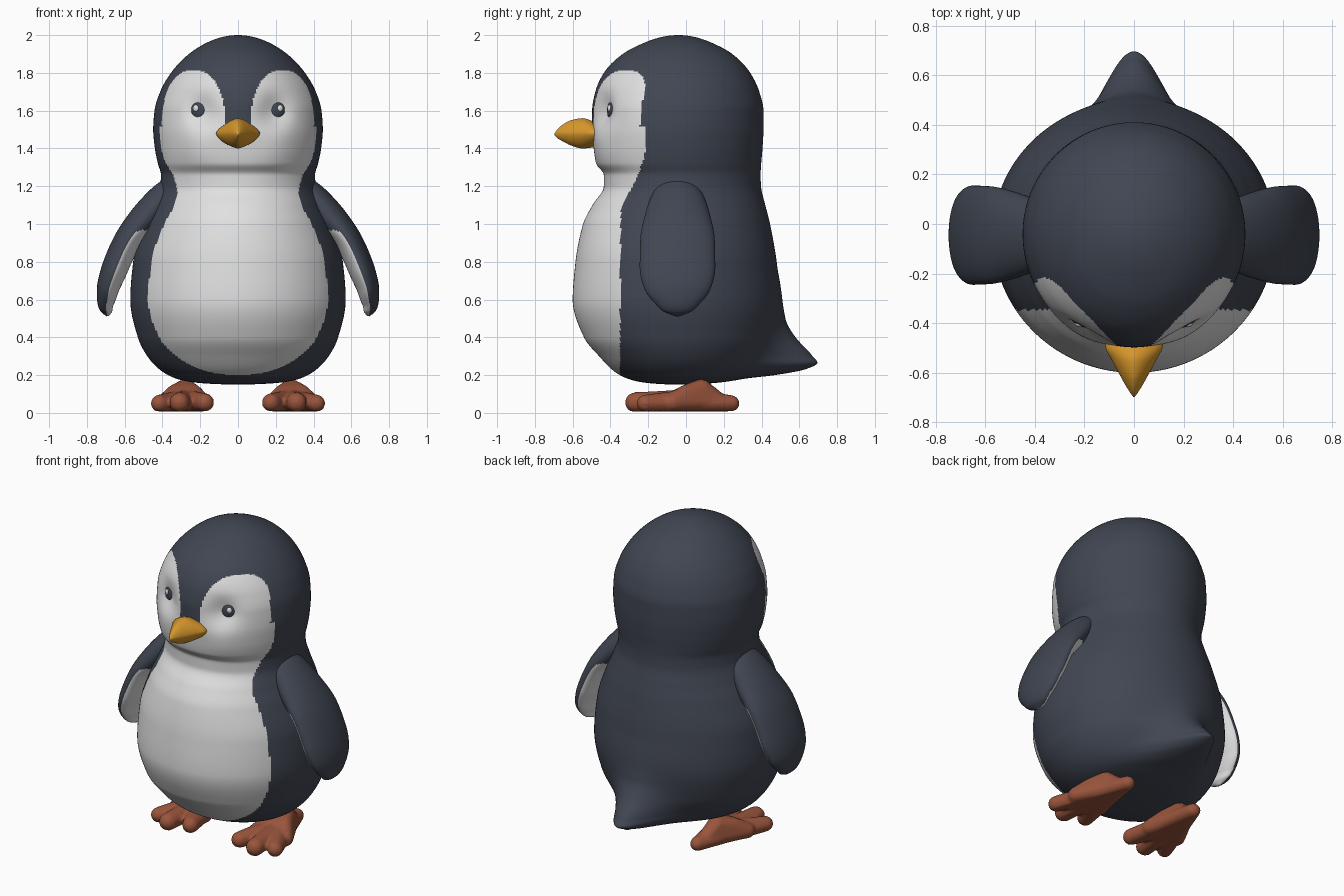
import bpy, bmesh, math
from mathutils import Vector

if "Cube" in bpy.data.objects:
    bpy.data.objects.remove(bpy.data.objects["Cube"])


def material(name, rgb):
    m = bpy.data.materials.new(name)
    m.diffuse_color = (*rgb, 1)
    m.use_nodes = True
    m.node_tree.nodes["Principled BSDF"].inputs["Base Color"].default_value = m.diffuse_color
    return m


SLATE = material("slate", (0.052, 0.061, 0.084))
WHITE = material("white", (0.74, 0.75, 0.74))
ORANGE = material("orange", (0.68, 0.31, 0.025))
RUST = material("rust", (0.32, 0.09, 0.045))
RED = material("mouth_red", (0.35, 0.06, 0.045))


def curve(xs, ys):
    """Smooth interpolation without overshoot."""
    n = len(xs)
    d = [(ys[i + 1] - ys[i]) / (xs[i + 1] - xs[i]) for i in range(n - 1)]
    m = [d[0]] + [2 * a * b / (a + b) if a * b > 0 else 0 for a, b in zip(d, d[1:])] + [d[-1]]

    def f(x):
        x = min(max(x, xs[0]), xs[-1])
        i = 0
        while i < n - 2 and x > xs[i + 1]:
            i += 1
        h = xs[i + 1] - xs[i]
        t = (x - xs[i]) / h
        return (ys[i] * (1 + 2 * t) * (1 - t) ** 2 + m[i] * h * t * (1 - t) ** 2
                + ys[i + 1] * t * t * (3 - 2 * t) + m[i + 1] * h * t * t * (t - 1))
    return f


def finish(name, bm, mats, rule=None):
    bmesh.ops.recalc_face_normals(bm, faces=bm.faces)
    bm.normal_update()
    for f in bm.faces:
        f.smooth = True
        if rule:
            f.material_index = rule(f)
    me = bpy.data.meshes.new(name)
    bm.to_mesh(me)
    bm.free()
    for m in mats:
        me.materials.append(m)
    ob = bpy.data.objects.new(name, me)
    bpy.context.collection.objects.link(ob)
    return ob


def loft(name, rings, mats, rule=None):
    bm = bmesh.new()
    vs = [[bm.verts.new(p) for p in r] for r in rings]
    n = len(vs[0])
    for a, b in zip(vs, vs[1:]):
        for i in range(n):
            j = (i + 1) % n
            bm.faces.new((a[i], a[j], b[j], b[i]))
    bm.faces.new(vs[0])
    bm.faces.new(vs[-1])
    return finish(name, bm, mats, rule)


def angles(n):
    return [2 * math.pi * i / n for i in range(n)]


# Body and head: one loft with a face relief and a pointed tail
MID, HALF, YC = 1.075, 0.925, -0.04
def param(z):
    return math.acos(max(-1, min(1, (MID - z) / HALF)))


# height, half width, front y, back y
profile = [(.15, 0, YC, YC), (.165, .26, -.25, .2), (.2, .37, -.35, .33), (.3, .48, -.46, .42),
           (.4, .53, -.54, .47), (.6, .57, -.6, .50), (.8, .555, -.585, .48), (1.0, .49, -.545, .445),
           (1.1, .445, -.495, .42), (1.2, .412, -.435, .397), (1.26, .408, -.435, .395),
           (1.32, .424, -.475, .398), (1.4, .44, -.488, .405), (1.5, .449, -.497, .41),
           (1.6, .442, -.497, .41), (1.7, .412, -.48, .388), (1.8, .355, -.435, .34),
           (1.9, .26, -.335, .245), (1.96, .165, -.22, .135), (2.0, 0, YC, YC)]
pt = [param(p[0]) for p in profile]
width, front, back = (curve(pt, [p[k] for p in profile]) for k in (1, 2, 3))
tail = curve([.15, .18, .2, .23, .26, .3, .4, .5, .6, .75], [0, .03, .14, .26, .30, .25, .11, .035, .01, 0])
mask_edge = curve([.15, 1.05, 1.25, 1.4, 1.55], [-.35, -.345, -.26, -.215, -.21])


def bump(x, z, cx, cz, r):
    return math.exp(-((abs(x) - cx) ** 2 + (z - cz) ** 2) / r ** 2)


def body_point(t, a):
    z = MID - HALF * math.cos(t)
    x, s = width(t) * math.cos(a), math.sin(a)
    if s < 0:
        y = YC + (YC - front(t)) * s
        y += -s * (.05 * bump(x, z, .2, 1.6, .085) - .02 * bump(x, z, .24, 1.4, .13))
    else:
        y = YC + (back(t) - YC) * s
        y += tail(z) * math.exp(-(x / .16) ** 2) * min(1, s * 2)
    return Vector((x, y, z))


def body_colour(f):
    c = f.calc_center_median()
    if c.y > -.1:
        return 0
    if c.z > 1.52:
        return int((abs(abs(c.x) - .235) / .167) ** 2.3 + ((c.z - 1.52) / .295) ** 2.3 < 1)
    return int(c.y < mask_edge(c.z) and c.z > .2)


STEPS = 270
loft("body", [[body_point(.012 + (math.pi - .024) * i / STEPS, a) for a in angles(240)]
              for i in range(STEPS + 1)], [SLATE, WHITE], body_colour)


# Beak: rounded diamond sections along y
by = [0, .05, .10, .16, .20, .235, .25]
top = curve(by, [1.52, 1.545, 1.56, 1.55, 1.53, 1.50, 1.477])
low = curve(by, [1.42, 1.405, 1.40, 1.415, 1.435, 1.455, 1.47])
wide = curve(by, [.118, .115, .09, .058, .036, .014, .003])


def signed_pow(v, p):
    return math.copysign(abs(v) ** p, v)


def beak_ring(d):
    mid = 1.48
    out = []
    for a in angles(40):
        s, c = signed_pow(math.sin(a), 1.25), signed_pow(math.cos(a), 1.25)
        out.append((wide(d) * c, -.447 - d, mid + s * ((top(d) - mid) if s > 0 else (mid - low(d)))))
    return out


loft("beak", [beak_ring(.25 * i / 30) for i in range(31)], [ORANGE])


def ball(name, centre, scale, turn, mat):
    bm = bmesh.new()
    bmesh.ops.create_uvsphere(bm, u_segments=32, v_segments=20, radius=1)
    ob = finish(name, bm, [mat])
    ob.location, ob.scale, ob.rotation_euler = centre, scale, (0, 0, turn)
    return ob


# Flipper path: x, z, half thickness, half depth
arm = [(.33, 1.22, .05, .09), (.40, 1.14, .075, .14), (.485, 1.035, .085, .175), (.58, .92, .073, .197),
       (.65, .77, .07, .20), (.69, .65, .058, .172), (.70, .575, .043, .115), (.693, .535, .028, .07),
       (.69, .512, .006, .012)]
ax, az, athick, adepth = (curve(range(len(arm)), [p[k] for p in arm]) for k in range(4))


def arm_ring(u, side):
    e = .05
    d = Vector((ax(u + e) - ax(u - e), 0, az(u + e) - az(u - e))).normalized()
    n = Vector((-d.z, 0, d.x))
    ring = []
    for a in angles(56):
        p = Vector((ax(u), -.045, az(u))) + n * athick(u) * math.cos(a)
        p.y += adepth(u) * math.sin(a)
        p.x *= side
        ring.append(p)
    return ring


def hull_part(bm, spheres):
    """Convex skin around several spheres, flattened at the ground."""
    part = bmesh.new()
    for x, y, z, r in spheres:
        vs = bmesh.ops.create_icosphere(part, subdivisions=2, radius=r)["verts"]
        for v in vs:
            v.co += Vector((x, y, z))
            v.co.z = max(v.co.z, .008)
    res = bmesh.ops.convex_hull(part, input=part.verts)
    junk = {g for g in res["geom_interior"] + res["geom_unused"] if isinstance(g, bmesh.types.BMVert)}
    bmesh.ops.delete(part, geom=list(junk), context='VERTS')
    me = bpy.data.meshes.new("hull_tmp")
    part.to_mesh(me)
    part.free()
    bm.from_mesh(me)
    bpy.data.meshes.remove(me)


for side, label in ((-1, "right"), (1, "left")):
    # Flippers with a white inner face
    def arm_colour(f, side=side):
        inward = -.88 * f.normal.x * side - .47 * f.normal.z
        return int(inward > .4 and f.calc_center_median().z < .97)
    loft(label + "_flipper", [arm_ring(8 * i / 80, side) for i in range(81)], [SLATE, WHITE], arm_colour)

    # Eyes with highlights, and mouth corners
    ball(label + "_eye", (side * .205, -.385, 1.6), (.05, .03, .055), side * .35, SLATE)
    ball(label + "_eye_highlight", (side * .222, -.405, 1.612), (.016, .01, .018), side * .35, WHITE)
    ball(label + "_mouth_corner", (side * .108, -.46, 1.475), (.016, .025, .012), 0, RED)

    # Feet: three toes joined to a heel and ankle
    bm = bmesh.new()
    heel, arch = (.25, .24, .05, .045), (.285, .03, .065, .062)
    for toe in ((.175, -.235, .055, .05), (.31, -.27, .055, .055), (.415, -.215, .05, .048)):
        hull_part(bm, [(side * x, y, z, r) for x, y, z, r in (heel, arch)]
                  + [(side * toe[0], *toe[1:])])
    hull_part(bm, [(side * x, y, z, r) for x, y, z, r in
                   ((.19, -.08, .055, .05), (.385, -.07, .055, .05), (.26, .17, .06, .05),
                    (.23, 0, .11, .04), (.34, 0, .11, .04), (.28, .08, .12, .06))])
    foot = finish(label + "_foot", bm, [RUST])
    rem = foot.modifiers.new("merge", 'REMESH')
    rem.mode, rem.voxel_size, rem.use_smooth_shade = 'VOXEL', .01, True
    sm = foot.modifiers.new("soften", 'SMOOTH')
    sm.factor, sm.iterations = .5, 4
